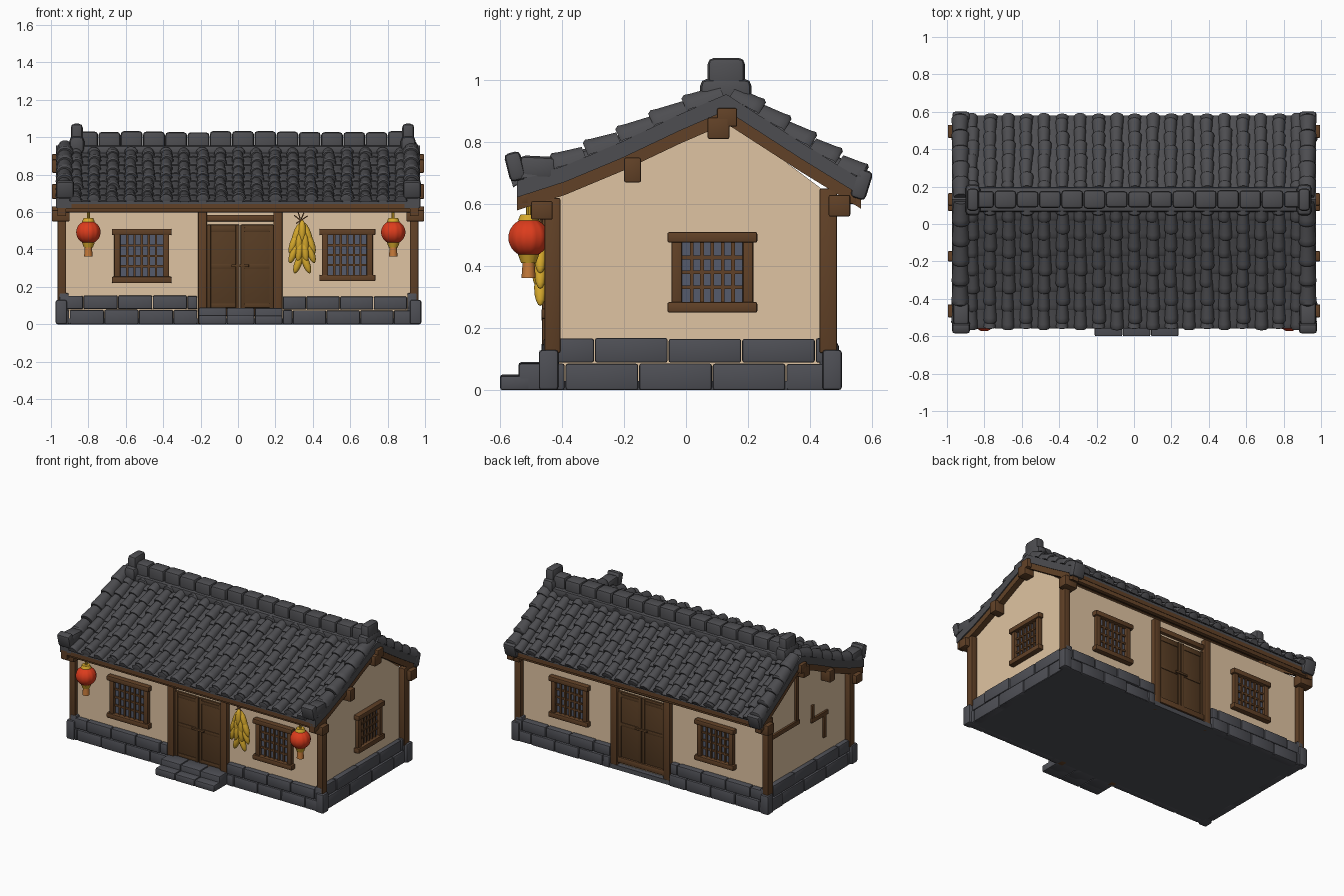
import bpy, bmesh, math, random
from mathutils import Vector, Matrix

random.seed(4)
if "Cube" in bpy.data.objects:
    bpy.data.objects.remove(bpy.data.objects["Cube"])


def material(name, r, g, b):
    m = bpy.data.materials.new(name)
    m.use_nodes = True
    m.diffuse_color = (r, g, b, 1)
    bsdf = m.node_tree.nodes["Principled BSDF"]
    bsdf.inputs["Base Color"].default_value = (r, g, b, 1)
    bsdf.inputs["Roughness"].default_value = 0.8
    return m


TILE = material("roof_grey", 0.075, 0.075, 0.082)
STONE = material("stone_grey", 0.077, 0.079, 0.092)
WOOD = material("timber_brown", 0.12, 0.053, 0.02)
DOOR = material("door_brown", 0.095, 0.045, 0.017)
PLASTER = material("cream_plaster", 0.74, 0.55, 0.36)
GLASS = material("window_slate", 0.09, 0.105, 0.15)
RED = material("lantern_red", 0.72, 0.045, 0.012)
YELLOW = material("corn_yellow", 0.68, 0.4, 0.025)
ORANGE = material("tassel_orange", 0.55, 0.19, 0.04)


def finish(bm, name, mat, angle=35):
    bmesh.ops.recalc_face_normals(bm, faces=bm.faces)
    me = bpy.data.meshes.new(name)
    bm.to_mesh(me)
    bm.free()
    me.shade_smooth()
    me.set_sharp_from_angle(angle=math.radians(angle))
    me.materials.append(mat)
    ob = bpy.data.objects.new(name, me)
    bpy.context.collection.objects.link(ob)
    return ob


def box(bm, x, y, z, M=Matrix(), bevel=0.006, tilt=0.0):
    """Bevelled box from three (low, high) ranges in the frame M."""
    mid = Vector([(a + b) / 2 for a, b in (x, y, z)])
    size = [b - a for a, b in (x, y, z)]
    mat = M @ Matrix.Translation(mid) @ Matrix.Rotation(tilt, 4, "X") @ Matrix.Diagonal((*size, 1))
    verts = bmesh.ops.create_cube(bm, size=1, matrix=mat)["verts"]
    if bevel:
        edges = list({e for v in verts for e in v.link_edges})
        bmesh.ops.bevel(bm, geom=edges, offset=bevel, segments=2, profile=0.5, affect="EDGES")


def prism(bm, pts, x0, x1):
    a, b = [[bm.verts.new((x, *p)) for p in pts] for x in (x0, x1)]
    bm.faces.new(a)
    bm.faces.new(b)
    for i in range(len(pts)):
        j = (i + 1) % len(pts)
        bm.faces.new((a[i], a[j], b[j], b[i]))


def strip(bm, path, x0, x1, low, high):
    """Sheet following a roof slope between two height offsets."""
    for p, q in zip(path, path[1:]):
        prism(bm, [(p[0], p[1] + low), (q[0], q[1] + low),
                   (q[0], q[1] + high), (p[0], p[1] + high)], x0, x1)


def along(path, t):
    pts = [Vector(p) for p in path]
    dist = t * sum((b - a).length for a, b in zip(pts, pts[1:]))
    for a, b in zip(pts, pts[1:]):
        if dist <= (b - a).length + 1e-6:
            break
        dist -= (b - a).length
    return a + (b - a).normalized() * dist


def tile(bm, x, p, q, r, height=1.0, lift=0.0):
    """Half-round tile from p down to q with a rounded, flared lip."""
    d = (q - p).normalized()
    n = Vector((-d.y, d.x))
    n = n if n.y > 0 else -n
    rings = []
    for t, s, up in ((0, 0.84, 0), (0.8, 1, 0.005), (1.0, 1.04, 0.008), (1.1, 0.92, 0.006)):
        c = p.lerp(q, t) + n * (lift + up)
        ring = []
        for i in range(8):
            a = math.pi * i / 7
            o = c + n * math.sin(a) * r * s * height
            ring.append(bm.verts.new((x + math.cos(a) * r * s, o.x, o.y)))
        rings.append(ring)
    for a, b in zip(rings, rings[1:]):
        for i in range(8):
            j = (i + 1) % 8
            bm.faces.new((a[i], a[j], b[j], b[i]))
    bm.faces.new(rings[0])
    bm.faces.new(rings[-1])


def wall_frame(origin, u, d):
    m = Matrix((u, d, (0, 0, 1))).transposed().to_4x4()
    return Matrix.Translation(origin) @ m


# Wall frames: u along the wall, second axis outward
FRONT = wall_frame((0, -0.43, 0), (1, 0, 0), (0, -1, 0))
BACK = wall_frame((0, 0.45, 0), (1, 0, 0), (0, 1, 0))
RIGHT = wall_frame((0.925, 0, 0), (0, 1, 0), (1, 0, 0))
LEFT = wall_frame((-0.925, 0, 0), (0, 1, 0), (-1, 0, 0))

# Plaster body with gables
bm = bmesh.new()
prism(bm, [(-0.43, 0.03), (0.45, 0.03), (0.45, 0.64), (0.13, 0.88), (-0.17, 0.74), (-0.43, 0.63)], -0.925, 0.925)
finish(bm, "plaster_walls", PLASTER)

# Stone plinth in two staggered courses
bm = bmesh.new()
box(bm, (-0.95, 0.955), (-0.455, 0.485), (0, 0.03), bevel=0)
runs = [(M, u, top, out) for M, out in ((FRONT, 0.038), (BACK, 0.045))
        for u, top in (((-0.955, -0.215), 0.155), ((0.24, 0.96), 0.15))]
runs += [(M, (-0.46, 0.49), 0.17, 0.038) for M in (RIGHT, LEFT)]
for M, (u0, u1), top, out in runs:
    for row in range(2):
        z0, z1 = row * top * 0.52, top * (0.52 if row == 0 else 1)
        cuts = [u0] + [u0 + (u1 - u0) * (k + 0.3 + 0.4 * row) / 4 for k in range(4)] + [u1]
        for a, b in zip(cuts, cuts[1:]):
            g = random.uniform(-0.005, 0.003)
            box(bm, (a, b - 0.003), (-0.02, out + g - 0.004 * row), (z0, z1 - 0.002 + g / 2), M, 0.008)
for x in (-0.945, 0.95):
    for y in (-0.44, 0.475):
        box(bm, (x - 0.03, x + 0.03), (y - 0.035, y + 0.028), (0, 0.13), bevel=0.01)
finish(bm, "stone_plinth", STONE)

# Entrance steps
bm = bmesh.new()
for y0, y1, z in ((-0.6, -0.5, 0.05), (-0.54, -0.43, 0.09)):
    for k in range(3):
        box(bm, (-0.21 + 0.15 * k, -0.062 + 0.15 * k), (y0, y1), (0, z - 0.002 * k), bevel=0.008)
finish(bm, "entrance_steps", STONE)

# Timber posts, lintels and gable ends
bm = bmesh.new()
for x in (-0.942, 0.942):
    box(bm, (x - 0.023, x + 0.023), (-0.457, -0.405), (0.12, 0.62))
    box(bm, (x - 0.023, x + 0.023), (0.43, 0.487), (0.12, 0.65))
    s = math.copysign(1, x)
    for y0, y1, z0, z1 in ((-0.5, -0.43, 0.55, 0.61), (-0.2, -0.145, 0.67, 0.75), (0.07, 0.14, 0.81, 0.88),
                           (0.1, 0.165, 0.85, 0.91), (0.46, 0.53, 0.56, 0.63)):
        box(bm, tuple(sorted((s * 0.9, s * 0.995))), (y0, y1), (z0, z1))
for M in (FRONT, BACK):
    for x in (-0.19, 0.213):
        box(bm, (x - 0.024, x + 0.024), (-0.02, 0.034), (0, 0.62), M)
    box(bm, (-0.18, 0.2), (-0.02, 0.022), (0.55, 0.585), M)
    box(bm, (-0.18, 0.2), (-0.02, 0.025), (0.045, 0.085), M)
box(bm, (-0.95, 0.965), (-0.535, -0.505), (0.598, 0.638))
box(bm, (-0.95, 0.965), (0.525, 0.555), (0.6, 0.64))
finish(bm, "timber_frame", WOOD)

# Exposed timbers on the left gable
bm = bmesh.new()
for u, z in (((0.11, 0.14), (0.5, 0.86)), ((0.1, 0.44), (0.47, 0.5)), ((-0.21, -0.03), (0.42, 0.45)),
             ((-0.19, -0.16), (0.27, 0.44)), ((-0.06, -0.035), (0.42, 0.54))):
    box(bm, u, (-0.01, 0.014), z, LEFT, 0.004)
finish(bm, "gable_timbers", WOOD)

# Double doors
for M, name, foot in ((FRONT, "front", 0.08), (BACK, "back", 0.05)):
    bm = bmesh.new()
    for u0, u1 in ((-0.167, 0.009), (0.014, 0.19)):
        box(bm, (u0, u1), (-0.02, 0.012), (foot, 0.532), M, 0.004)
        for a, b in ((u0, u0 + 0.022), (u1 - 0.022, u1)):
            box(bm, (a, b), (0, 0.018), (foot, 0.532), M, 0.004)
        for z in (foot + 0.02, 0.31, 0.505):
            box(bm, (u0 + 0.02, u1 - 0.02), (0, 0.016), (z - 0.012, z + 0.012), M, 0.003)
    box(bm, (-0.035, 0.058), (0.01, 0.026), (0.305, 0.32), M, 0.003)
    finish(bm, name + "_doors", DOOR)


# Lattice windows
def window(M, name, u, z, w, h):
    bm = bmesh.new()
    box(bm, (u - w / 2 + 0.02, u + w / 2 - 0.02), (-0.01, 0.004), (z - h / 2 + 0.02, z + h / 2 - 0.02), M, 0)
    finish(bm, name + "_panes", GLASS)
    bm = bmesh.new()
    for s in (-1, 1):
        c = u + s * (w / 2 - 0.03)
        box(bm, (c - 0.017, c + 0.017), (-0.01, 0.026), (z - h / 2 + 0.01, z + h / 2 - 0.01), M)
        c = z + s * (h / 2 - 0.017)
        box(bm, (u - w / 2, u + w / 2), (-0.01, 0.036), (c - 0.017, c + 0.017), M)
    iw, ih = w - 0.09, h - 0.068
    for k in range(1, 6):
        c = u - iw / 2 + iw * k / 6
        box(bm, (c - 0.006, c + 0.006), (0, 0.016), (z - ih / 2, z + ih / 2), M, 0)
    for k in range(1, 4):
        c = z - ih / 2 + ih * k / 4
        box(bm, (u - iw / 2, u + iw / 2), (0, 0.013), (c - 0.006, c + 0.006), M, 0)
    finish(bm, name + "_frame", WOOD)


window(FRONT, "front_right_window", -0.515, 0.365, 0.32, 0.29)
window(FRONT, "front_left_window", 0.585, 0.37, 0.3, 0.28)
window(BACK, "back_right_window", -0.55, 0.365, 0.3, 0.28)
window(BACK, "back_left_window", 0.56, 0.365, 0.3, 0.28)
window(RIGHT, "side_window", 0.085, 0.38, 0.29, 0.26)

# Roof slopes from ridge to eave
front = [(0.13, 0.93), (-0.02, 0.865), (-0.21, 0.775), (-0.39, 0.7), (-0.545, 0.65)]
back = [(0.13, 0.93), (0.37, 0.775), (0.565, 0.655)]
deck, under, barge, covers = [bmesh.new() for _ in range(4)]
for path, rows in ((front, 7), (back, 6)):
    strip(deck, path, -0.93, 0.935, -0.008, 0.008)
    strip(under, path, -0.925, 0.93, -0.035, -0.008)
    for s in (-1, 1):
        strip(barge, path, s * 0.92, s * 0.965, -0.07, -0.012)
        strip(deck, path, s * 0.89, s * 0.972, -0.028, 0.025)
    # Rows of half-round tiles with shallow pans between them
    for c in range(19):
        x = -0.865 + 0.0965 * c
        shift = 0.35 * (c % 2) / rows
        cuts = [0] + [min(1, (k + 1) / rows - shift) for k in range(rows)] + [1]
        for a, b in zip(cuts, cuts[1:]):
            if b - a > 0.01:
                j = random.uniform(-0.004, 0.004)
                tile(covers, x + j, along(path, a), along(path, b), 0.034 + j / 2, 1.05, 0.004)
        for k in range(rows):
            if c < 18:
                tile(covers, x + 0.048, along(path, k / rows), along(path, (k + 1) / rows), 0.028, 0.3, 0.002)
    # Raised verge tiles on both ends
    for s in (-1, 1):
        for k in range(rows - 1):
            p, q = along(path, k / (rows - 1)), along(path, (k + 1) / (rows - 1) * 0.96)
            tile(covers, s * (0.925 + 0.001 * k), p, q, 0.046, 1.05, 0.018)
finish(deck, "roof_sheet", TILE)
finish(under, "roof_boards", WOOD)
finish(barge, "barge_boards", WOOD)
finish(covers, "roof_tiles", TILE, 50)

# Ridge course, end ornaments and upturned corners
bm = bmesh.new()
for k in range(15):
    x = -0.865 + 0.119 * k
    g = random.uniform(-0.004, 0.003)
    box(bm, (x, x + 0.117), (0.085 + g, 0.178 - g), (0.91, 1.03 + g), bevel=0.018)
box(bm, (-0.88, 0.93), (0.065, 0.198), (0.9, 0.955), bevel=0.015)
for x in (-0.862, 0.91):
    box(bm, (x - 0.04, x + 0.04), (0.045, 0.212), (0.91, 1.005), bevel=0.025)
    box(bm, (x - 0.032, x + 0.032), (0.07, 0.19), (0.95, 1.072), bevel=0.02)
for x in (-0.925, 0.93):
    box(bm, (x - 0.048, x + 0.048), (-0.578, -0.525), (0.675, 0.768), bevel=0.015, tilt=0.25)
    box(bm, (x - 0.044, x + 0.044), (-0.54, -0.42), (0.675, 0.755), bevel=0.02, tilt=-0.05)
    box(bm, (x - 0.046, x + 0.046), (0.54, 0.592), (0.615, 0.712), bevel=0.015, tilt=-0.3)
finish(bm, "ridge_and_corners", TILE)


# Hanging lanterns
def drum(bm, x, y, z0, z1, r0, r1, n=12):
    bmesh.ops.create_cone(bm, cap_ends=True, segments=n, radius1=r0, radius2=r1, depth=z1 - z0,
                          matrix=Matrix.Translation((x, y, (z0 + z1) / 2)))


for side, x in (("right", -0.8), ("left", 0.83)):
    y, z = -0.508, 0.492
    bm = bmesh.new()
    verts = bmesh.ops.create_uvsphere(bm, u_segments=48, v_segments=16, radius=0.066)["verts"]
    for v in verts:
        rib = 1 - 0.035 * abs(math.cos(6 * math.atan2(v.co.y, v.co.x))) ** 6
        v.co = Vector((v.co.x * rib + x, v.co.y * rib + y, v.co.z * 0.95 + z))
    finish(bm, side + "_lantern", RED)
    bm = bmesh.new()
    drum(bm, x, y, 0.548, 0.567, 0.034, 0.026)
    drum(bm, x, y, 0.56, 0.615, 0.008, 0.008, 8)
    drum(bm, x, y, 0.41, 0.437, 0.024, 0.034)
    finish(bm, side + "_lantern_caps", YELLOW)
    bm = bmesh.new()
    drum(bm, x, y, 0.362, 0.412, 0.023, 0.019)
    finish(bm, side + "_lantern_tassel", ORANGE)

# Hanging bunch of corn cobs
bm = bmesh.new()
for row, (z, spread, count) in enumerate(((0.485, 0.028, 3), (0.435, 0.045, 4), (0.385, 0.045, 4), (0.33, 0.02, 2))):
    for k in range(count):
        t = 2 * k / (count - 1) - 1
        place = Matrix.Translation((0.343 + t * spread, -0.47 - 0.012 * (1 - abs(t)), z + 0.012 * (1 - abs(t))))
        shape = Matrix.Rotation(-0.35 * t, 4, "Y") @ Matrix.Diagonal((0.02, 0.02, 0.062, 1))
        bmesh.ops.create_uvsphere(bm, u_segments=12, v_segments=8, radius=1, matrix=place @ shape)
finish(bm, "corn_bunch", YELLOW, 60)
bm = bmesh.new()
for lean in (-0.9, -0.3, 0.4, 1.0):
    m = Matrix.Translation((0.335, -0.468, 0.555)) @ Matrix.Rotation(lean, 4, "Y")
    box(bm, (-0.003, 0.003), (-0.003, 0.003), (-0.03, 0.045), m, 0)
finish(bm, "corn_stalks", WOOD)
